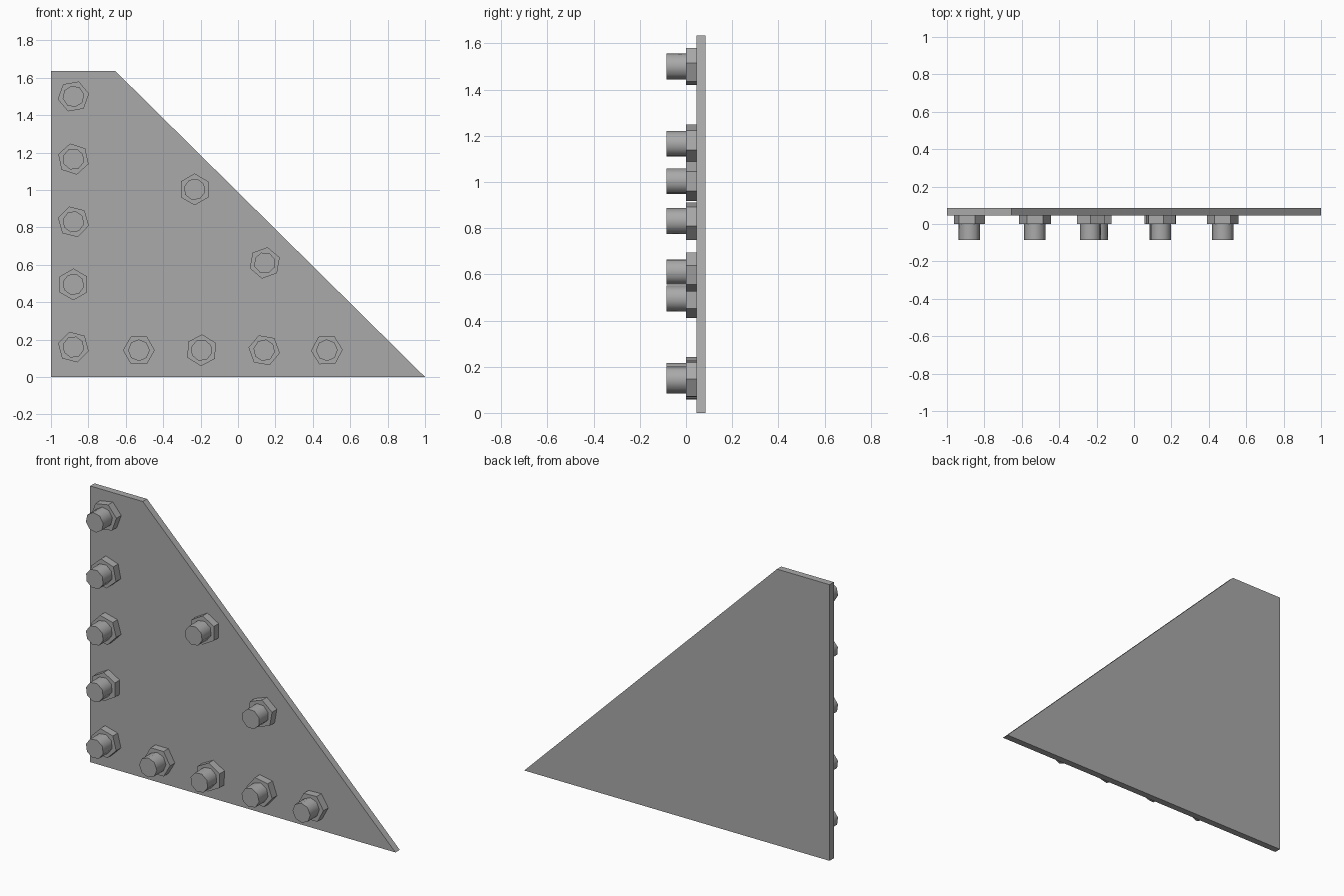
import bpy
import bmesh
from math import radians
from mathutils import Matrix

cube = bpy.data.objects.get("Cube")
if cube:
    bpy.data.objects.remove(cube, do_unlink=True)

steel = bpy.data.materials.new("grey steel")
steel.use_nodes = True
colour = (0.4, 0.4, 0.4, 1.0)
steel.diffuse_color = colour
steel.node_tree.nodes["Principled BSDF"].inputs["Base Color"].default_value = colour


def add_object(name, bm):
    bmesh.ops.recalc_face_normals(bm, faces=bm.faces)
    mesh = bpy.data.meshes.new(name)
    bm.to_mesh(mesh)
    bm.free()
    mesh.materials.append(steel)
    obj = bpy.data.objects.new(name, mesh)
    bpy.context.collection.objects.link(obj)
    return obj


def prism(name, sides, radius, front, back, x, z, turn):
    """Regular prism lying along y, with a vertex at angle turn."""
    bm = bmesh.new()
    bmesh.ops.create_cone(bm, cap_ends=True, segments=sides, radius1=radius,
                          radius2=radius, depth=back - front)
    # The cone's first vertex is on y; bring it onto x, then lay it along y
    place = (Matrix.Translation((x, (front + back) / 2, z))
             @ Matrix.Rotation(radians(-turn), 4, "Y")
             @ Matrix.Rotation(radians(90), 4, "X")
             @ Matrix.Rotation(radians(-90), 4, "Z"))
    bmesh.ops.transform(bm, matrix=place, verts=bm.verts)
    return add_object(name, bm)


# Gusset plate: triangle with a clipped top corner
bm = bmesh.new()
outline = [(-1, 0), (1, 0), (-0.655, 1.635), (-1, 1.635)]
face = bm.faces.new([bm.verts.new((x, 0.045, z)) for x, z in outline])
extruded = bmesh.ops.extrude_face_region(bm, geom=[face])
moved = [v for v in extruded["geom"] if isinstance(v, bmesh.types.BMVert)]
bmesh.ops.translate(bm, verts=moved, vec=(0, 0.04, 0))
add_object("gusset_plate", bm)

# Fasteners: position across, height, and turn of the nut
upright = [(-0.88, 0.16 + 0.335 * i, turn)
           for i, turn in enumerate((-15, 30, -14, -18, 10))]
bottom = [(-0.53 + 0.335 * i, 0.143, turn)
          for i, turn in enumerate((0, 28, -10, 2))]
sloping = [(-0.232, 1.003, 30), (0.143, 0.61, 20)]

for number, (x, z, turn) in enumerate(upright + bottom + sloping, 1):
    prism(f"hex_nut_{number}", 6, 0.085, 0.0, 0.045, x, z, turn)
    stud = prism(f"bolt_stud_{number}", 8, 0.058, -0.085, 0.0, x, z, turn)
    # Smooth round side, flat ends
    for poly in stud.data.polygons:
        poly.use_smooth = len(poly.vertices) == 4
    for edge in stud.data.edges:
        a, b = (stud.data.vertices[i].co for i in edge.vertices)
        edge.use_edge_sharp = abs(a.y - b.y) < 0.01
